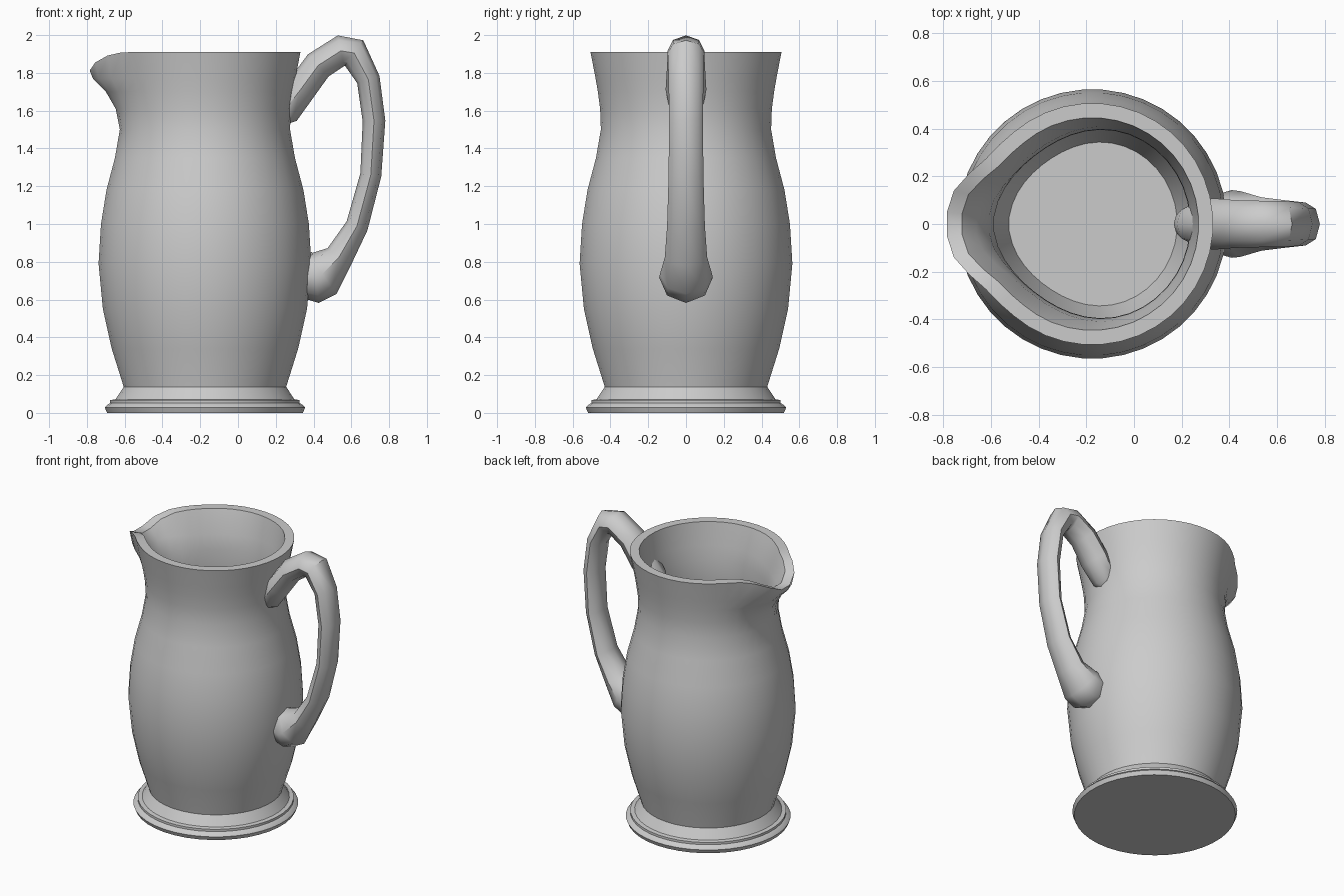
import bpy, bmesh, math
from mathutils import Vector

if "Cube" in bpy.data.objects:
    bpy.data.objects.remove(bpy.data.objects["Cube"])

CX = -0.175   # axis of the jug
SEG = 40


def lerp_table(t, table):
    if t <= table[0][0]:
        return table[0][1]
    for (a, va), (b, vb) in zip(table, table[1:]):
        if t <= b:
            return va + (vb - va) * (t - a) / (b - a)
    return table[-1][1]


def loft(name, rings, angle=35):
    """Skin a list of closed rings and cap both ends."""
    bm = bmesh.new()
    vr = [[bm.verts.new(p) for p in ring] for ring in rings]
    n = len(vr[0])
    for a, b in zip(vr, vr[1:]):
        for i in range(n):
            j = (i + 1) % n
            bm.faces.new((a[i], a[j], b[j], b[i]))
    bm.faces.new(vr[0][::-1])
    bm.faces.new(vr[-1])
    bmesh.ops.recalc_face_normals(bm, faces=bm.faces)
    me = bpy.data.meshes.new(name)
    bm.to_mesh(me)
    bm.free()
    ob = bpy.data.objects.new(name, me)
    bpy.context.collection.objects.link(ob)
    bpy.ops.object.select_all(action='DESELECT')
    ob.select_set(True)
    bpy.context.view_layer.objects.active = ob
    bpy.ops.object.shade_smooth_by_angle(angle=math.radians(angle))
    return ob


# Spout shape by angle (degrees) away from -x: outward pull and rim drop
PULL = [(0, 1), (5, 1), (13.5, 0.86), (22.5, 0.48), (31.5, 0.16), (45, 0)]
DROP = [(0, 0.1), (5, 0.097), (13.5, 0.055), (22.5, 0.018), (33, 0)]


def jug_ring(z, r, pull=0.0, drop=0.0, squeeze=0.0):
    ring = []
    for i in range(SEG):
        a = 2 * math.pi * (i + 0.5) / SEG
        phi = abs(180 - math.degrees(a))
        rr = r * (1 - squeeze * math.exp(-((phi - 55) / 40) ** 2))
        rr += pull * lerp_table(phi, PULL)
        ring.append((CX + rr * math.cos(a), rr * math.sin(a),
                     z - drop * lerp_table(phi, DROP)))
    return ring


# Body: outer wall up, over the rim, inner wall down to the floor
outer = [(0.10, 0.425, 0), (0.14, 0.432, 0), (0.34, 0.495, 0), (0.55, 0.542, 0),
         (0.79, 0.565, 0), (1.0, 0.552, 0), (1.18, 0.523, 0), (1.35, 0.478, 0),
         (1.5, 0.452, 0), (1.61, 0.456, 0.018), (1.70, 0.468, 0.058),
         (1.77, 0.48, 0.115)]
inner = [(1.75, 0.425, 0.07), (1.65, 0.412, 0.03), (1.5, 0.41, 0.01),
         (1.35, 0.43, 0), (1.0, 0.49, 0), (0.79, 0.5, 0), (0.5, 0.465, 0),
         (0.3, 0.41, 0), (0.12, 0.35, 0)]
rings = [jug_ring(*p) for p in outer]
rings.append(jug_ring(1.91, 0.507, 0.105, 1))
rings.append(jug_ring(1.91, 0.446, 0.102, 1))
rings += [jug_ring(*p, squeeze=0.09) for p in inner]
loft("jug_body", rings)

# Stepped foot
foot = [(0, 0.52), (0.028, 0.532), (0.042, 0.52), (0.052, 0.503), (0.068, 0.503),
        (0.072, 0.475), (0.14, 0.43)]
loft("foot", [jug_ring(z, r) for z, r in foot], 25)

# Handle stations: x, z, half thickness, half width
path = [(0.20, 1.55, 0.045, 0.05), (0.245, 1.60, 0.085, 0.085),
        (0.33, 1.71, 0.08, 0.108), (0.425, 1.84, 0.08, 0.10),
        (0.545, 1.917, 0.083, 0.097), (0.615, 1.905, 0.083, 0.097),
        (0.69, 1.765, 0.062, 0.092), (0.72, 1.545, 0.06, 0.09),
        (0.703, 1.26, 0.056, 0.092), (0.63, 0.99, 0.06, 0.10),
        (0.535, 0.825, 0.077, 0.112), (0.445, 0.735, 0.13, 0.138),
        (0.41, 0.717, 0.136, 0.142), (0.35, 0.73, 0.12, 0.125)]
pts = [Vector((x, 0, z)) for x, z, _, _ in path]
rings = []
for i, (x, z, h, w) in enumerate(path):
    d0 = (pts[i] - pts[max(i - 1, 0)]).normalized()
    d1 = (pts[min(i + 1, len(pts) - 1)] - pts[i]).normalized()
    t = (d0 + d1).normalized()
    nrm = Vector((-t.z, 0, t.x))
    rings.append([pts[i] + nrm * (h * math.cos(k * math.pi / 4))
                  + Vector((0, w * math.sin(k * math.pi / 4), 0)) for k in range(8)])
loft("handle", rings, 50)
